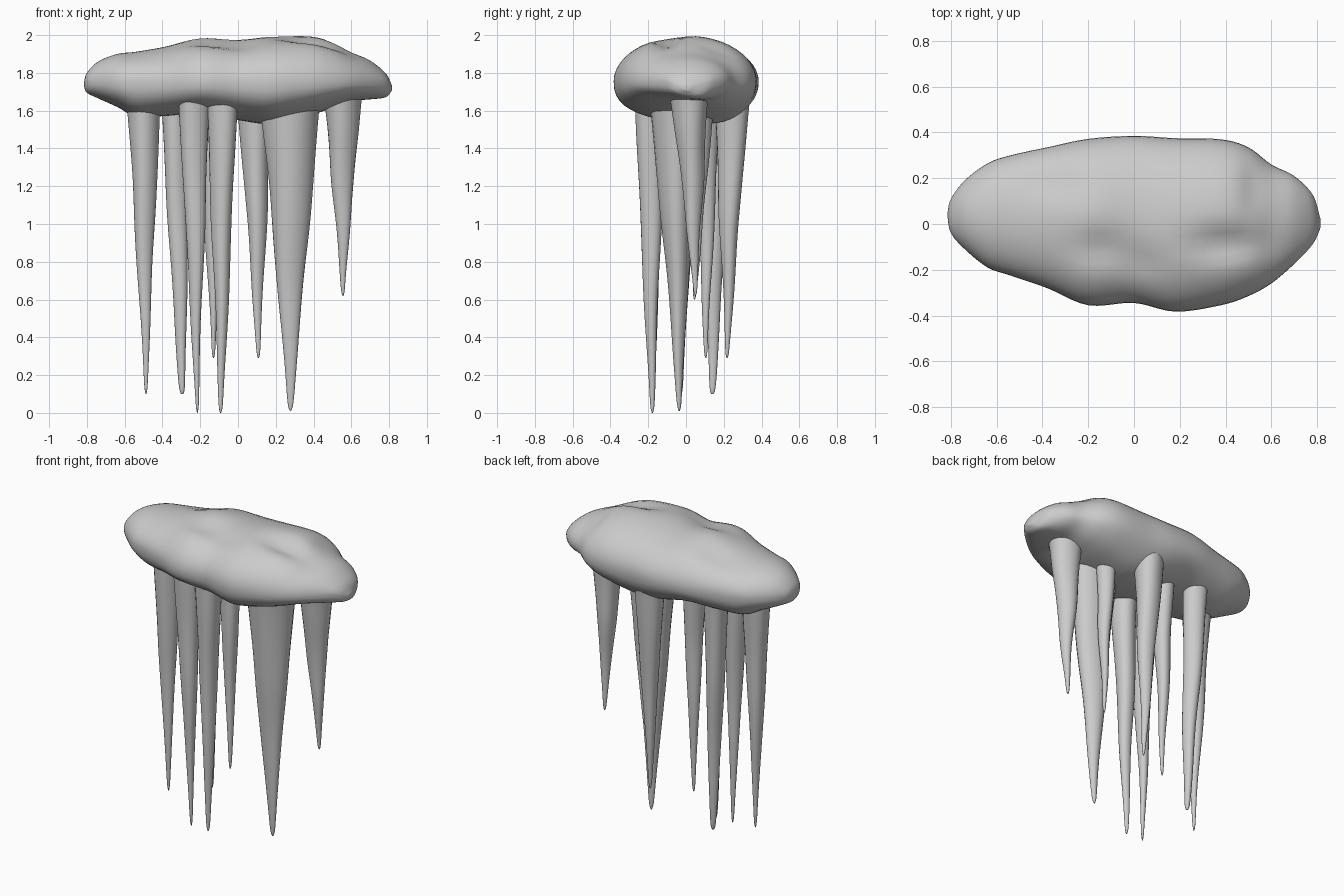
import bpy, bmesh, math
from mathutils import Vector


def spline(rows, steps):
    """Catmull-Rom resampling of rows of numbers."""
    out = []
    for i in range(len(rows) - 1):
        a, b = rows[max(i - 1, 0)], rows[i]
        c, d = rows[i + 1], rows[min(i + 2, len(rows) - 1)]
        for k in range(steps):
            t = k / steps
            out.append([0.5 * (2 * q + (r - p) * t + (2 * p - 5 * q + 4 * r - s) * t * t
                               + (3 * q - p - 3 * r + s) * t ** 3)
                        for p, q, r, s in zip(a, b, c, d)])
    out.append(list(rows[-1]))
    return out


def loft(name, rings):
    """Skin closed rings of points and close both ends with a fan."""
    bm = bmesh.new()
    loops = [[bm.verts.new(p) for p in ring] for ring in rings]
    n = len(loops[0])
    for a, b in zip(loops, loops[1:]):
        for i in range(n):
            j = (i + 1) % n
            bm.faces.new((a[i], a[j], b[j], b[i]))
    for loop in (loops[0], loops[-1]):
        mid = bm.verts.new(sum((v.co for v in loop), Vector()) / n)
        for i in range(n):
            bm.faces.new((loop[i], loop[(i + 1) % n], mid))
    bmesh.ops.recalc_face_normals(bm, faces=bm.faces)
    mesh = bpy.data.meshes.new(name)
    bm.to_mesh(mesh)
    bm.free()
    for p in mesh.polygons:
        p.use_smooth = True
    obj = bpy.data.objects.new(name, mesh)
    bpy.context.collection.objects.link(obj)
    return obj


# Ice slab: x, front y, back y, top z, bottom z
STATIONS = [
    (-0.815, 0.03, 0.05, 1.75, 1.73),
    (-0.80, -0.04, 0.11, 1.80, 1.695),
    (-0.74, -0.11, 0.19, 1.86, 1.665),
    (-0.64, -0.19, 0.265, 1.90, 1.62),
    (-0.54, -0.225, 0.30, 1.912, 1.57),
    (-0.38, -0.28, 0.335, 1.94, 1.572),
    (-0.20, -0.355, 0.372, 1.985, 1.585),
    (0.00, -0.345, 0.385, 1.975, 1.55),
    (0.18, -0.383, 0.375, 1.992, 1.53),
    (0.38, -0.355, 0.37, 1.995, 1.575),
    (0.50, -0.315, 0.335, 1.965, 1.615),
    (0.60, -0.26, 0.26, 1.91, 1.65),
    (0.70, -0.175, 0.21, 1.865, 1.66),
    (0.78, -0.09, 0.13, 1.80, 1.67),
    (0.81, -0.03, 0.04, 1.745, 1.70),
    (0.815, -0.01, 0.02, 1.73, 1.715),
]
# Hollows in the top face: x, y, radius x, radius y, depth
DENTS = [(-0.15, -0.11, 0.13, 0.08, 0.035), (0.03, -0.17, 0.10, 0.06, 0.015),
         (0.40, -0.09, 0.15, 0.07, 0.05),
         (-0.33, 0.18, 0.14, 0.07, 0.02), (0.52, 0.18, 0.05, 0.12, 0.02)]

rings = []
for x, y0, y1, top, bottom in spline(STATIONS, 5):
    ring = []
    waist = min(max(1.755, bottom + 0.3 * (top - bottom)), bottom + 0.6 * (top - bottom))
    for i in range(48):
        a = math.tau * i / 48
        c, s = math.cos(a), math.sin(a)
        y = (y0 + y1) / 2 + (y1 - y0) / 2 * c
        if s >= 0:
            z = waist + (top - waist) * s
            for dx, dy, rx, ry, depth in DENTS:
                z -= s * depth * math.exp(-((x - dx) / rx) ** 2 - ((y - dy) / ry) ** 2)
        else:
            # the underside is a little flattened and hangs lowest toward the back
            lean = 0.02 + 0.09 * min(max((x + 0.5) / 0.6, 0), 1)
            y += lean * (y1 - y0) * s ** 4
            z = waist - (waist - bottom) * abs(s) ** 0.82
        ring.append((x, y, z))
    rings.append(ring)
loft("ice_slab", rings)

# Icicles: root x, root y, tip x, tip y, tip z, radius x, radius y, slimness
ICICLES = [
    (-0.50, -0.02, -0.487, -0.025, 0.10, 0.088, 0.088, 1.0),
    (-0.335, 0.165, -0.295, 0.14, 0.10, 0.072, 0.075, 0.65),
    (-0.235, -0.185, -0.215, -0.178, 0.0, 0.082, 0.082, 1.0),
    (-0.135, 0.11, -0.13, 0.105, 0.29, 0.07, 0.07, 0.9),
    (-0.08, -0.19, -0.092, -0.178, 0.0, 0.08, 0.082, 0.85),
    (0.09, 0.245, 0.108, 0.217, 0.29, 0.09, 0.09, 0.95),
    (0.275, -0.06, 0.278, -0.036, 0.01, 0.158, 0.125, 1.0),
    (0.553, 0.02, 0.556, 0.05, 0.62, 0.095, 0.095, 1.0),
    (0.29, 0.085, 0.27, 0.045, 0.60, 0.06, 0.06, 0.85),
]
# Shared taper: distance down the icicle, share of the root radius
TAPER = [(-0.06, 1.08), (0, 1.0), (0.12, 0.87), (0.25, 0.74), (0.4, 0.62), (0.55, 0.47),
         (0.7, 0.33), (0.85, 0.2), (0.95, 0.12), (0.985, 0.075), (1, 0.02)]

for n, (x0, y0, x1, y1, tip, rx, ry, slim) in enumerate(ICICLES):
    rings = []
    for t, w in spline(TAPER, 4):
        z = 1.62 + (tip - 1.62) * t
        # gentle waviness, fading out at the root and the tip
        sway = 0.004 * math.sin(math.pi * max(t, 0)) * math.sin(9 * t + 2 * n)
        cx, cy = x0 + (x1 - x0) * t + sway, y0 + (y1 - y0) * t - sway
        ring = []
        for i in range(24):
            a = math.tau * i / 24
            k = w ** slim * (1 + 0.04 * math.sin(3 * a + n + 4 * t))
            ring.append((cx + rx * k * math.cos(a), cy + ry * k * math.sin(a), z))
        rings.append(ring)
    loft(f"icicle_{n + 1}", rings)
